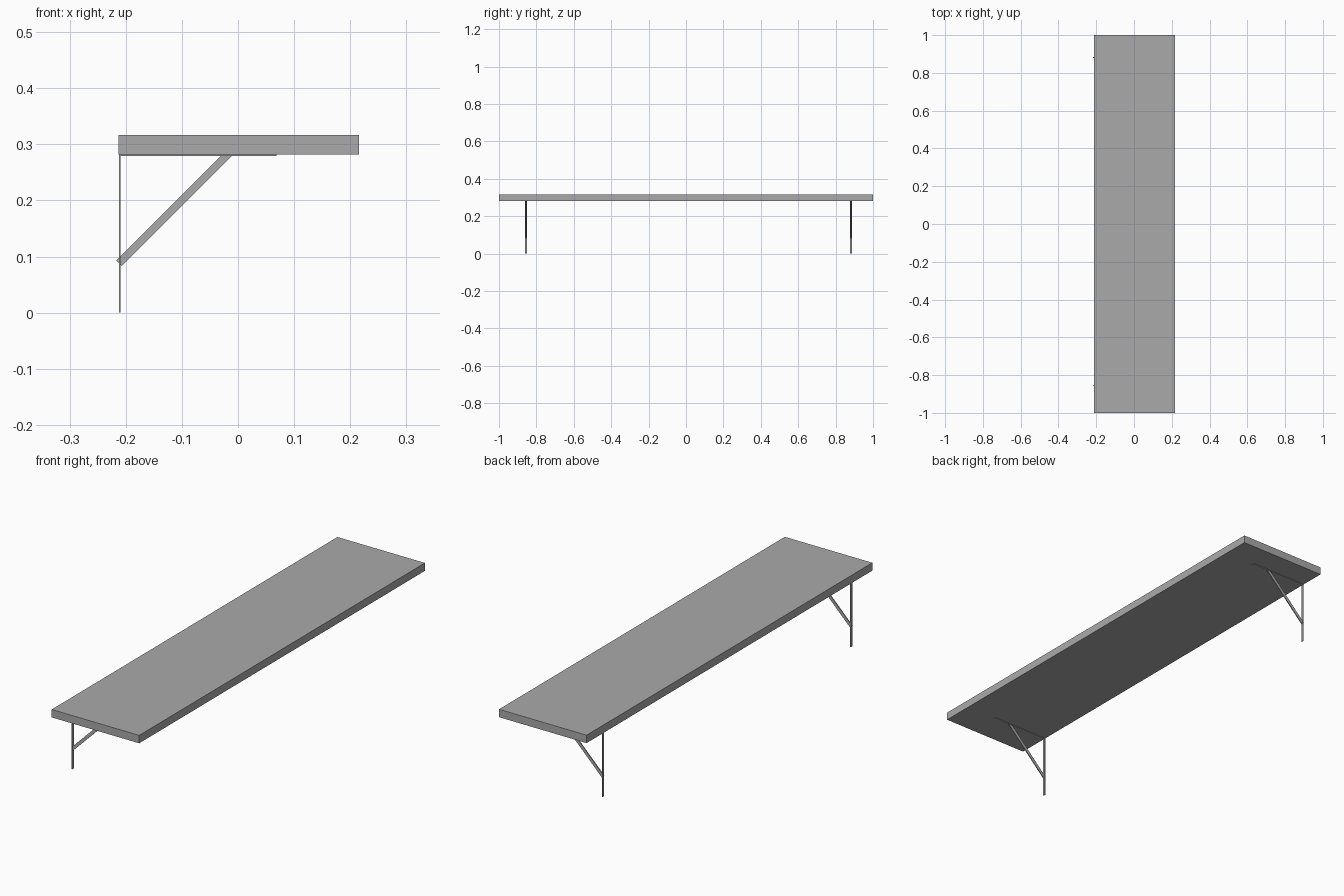
import bpy
from math import radians
from mathutils import Matrix, Vector

if "Cube" in bpy.data.objects:
    bpy.data.objects.remove(bpy.data.objects["Cube"], do_unlink=True)

grey = bpy.data.materials.new("plain grey")
grey.use_nodes = True
colour = (0.4, 0.4, 0.4, 1)
grey.diffuse_color = colour
grey.node_tree.nodes["Principled BSDF"].inputs["Base Color"].default_value = colour


def box(name, low, high, tilt=0):
    """Box between two corners, tilted about y through its centre."""
    low, high = Vector(low), Vector(high)
    bpy.ops.mesh.primitive_cube_add(size=1)
    obj = bpy.context.object
    obj.name = name
    obj.data.transform(Matrix.Translation((low + high) / 2)
                       @ Matrix.Rotation(radians(tilt), 4, "Y")
                       @ Matrix.Diagonal((*(high - low), 1)))
    obj.data.materials.append(grey)
    return obj


# Shelf board
box("shelf_board", (-0.213, -1, 0.282), (0.216, 1, 0.317))

# Flat strip brackets with a diagonal brace
for side, y in (("front", -0.856), ("back", 0.882)):
    w = 0.006
    box(side + "_wall_strip", (-0.2125, y - w, 0), (-0.2095, y + w, 0.282))
    box(side + "_shelf_strip", (-0.2125, y - w, 0.2795), (0.069, y + w, 0.2825))
    brace = box(side + "_brace", (-0.142, -0.002, -0.007), (0.142, 0.002, 0.007), -45)
    brace.location = (-0.1115, y, 0.1885)
